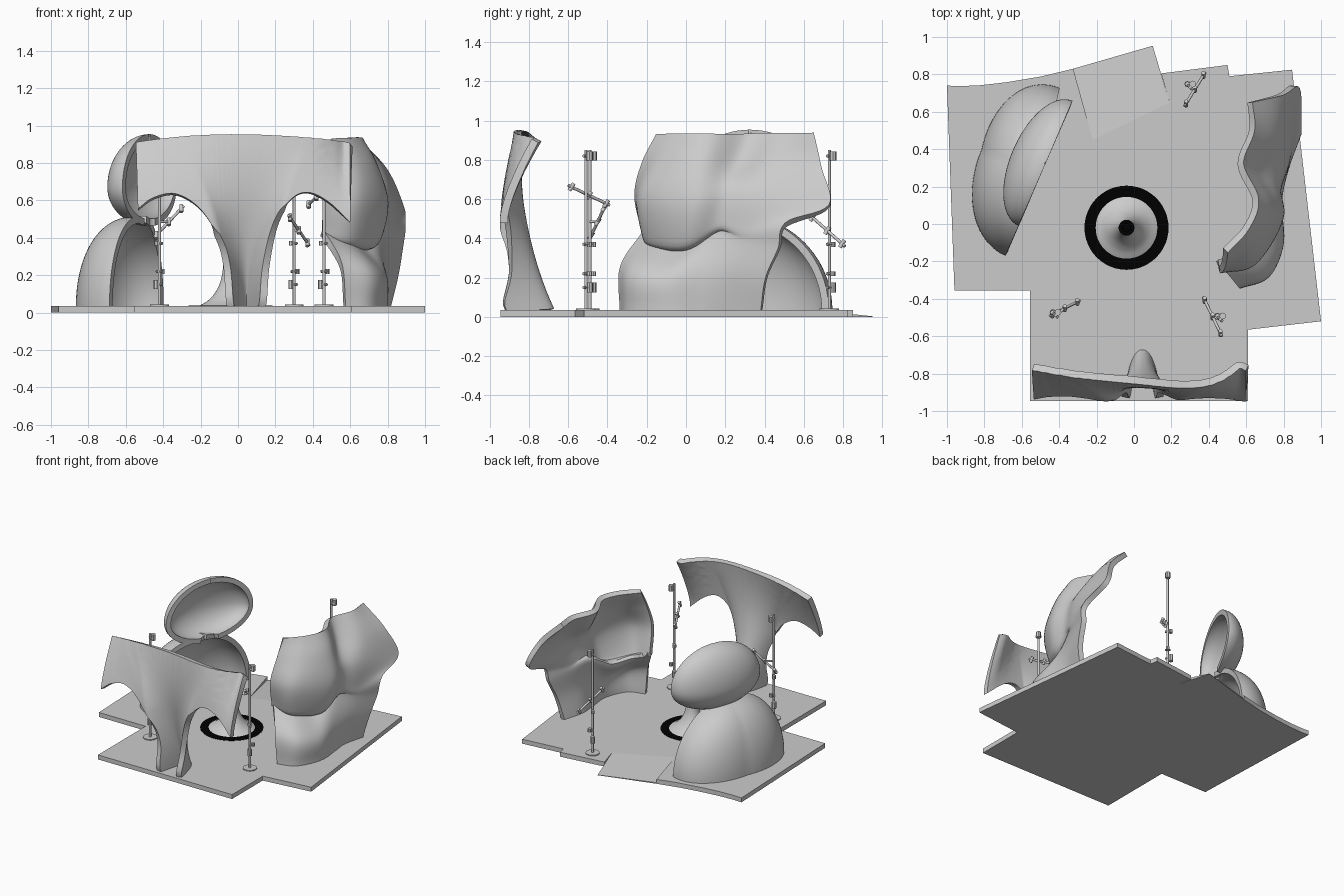
import bpy, bmesh, math
from mathutils import Vector

if "Cube" in bpy.data.objects:
    bpy.data.objects.remove(bpy.data.objects["Cube"])

FLOOR = 0.035


def make(name, verts, faces, smooth=True, color=None, thickness=0):
    me = bpy.data.meshes.new(name)
    me.from_pydata(verts, [], faces)
    bm = bmesh.new()
    bm.from_mesh(me)
    bmesh.ops.remove_doubles(bm, verts=bm.verts, dist=1e-4)
    bmesh.ops.recalc_face_normals(bm, faces=bm.faces)
    bm.to_mesh(me)
    bm.free()
    ob = bpy.data.objects.new(name, me)
    bpy.context.collection.objects.link(ob)
    bpy.ops.object.select_all(action='DESELECT')
    ob.select_set(True)
    bpy.context.view_layer.objects.active = ob
    if thickness:
        s = ob.modifiers.new("thickness", 'SOLIDIFY')
        s.thickness, s.offset = thickness, 0
        bpy.ops.object.modifier_apply(modifier=s.name)
    if color:
        mat = bpy.data.materials.new(name + "_paint")
        mat.diffuse_color = color
        mat.use_nodes = True
        mat.node_tree.nodes["Principled BSDF"].inputs["Base Color"].default_value = mat.diffuse_color
        ob.data.materials.append(mat)
    if smooth:
        bpy.ops.object.shade_smooth_by_angle(angle=math.radians(40))
    return ob


def spline(pts, steps):
    """Smooth curve through the points."""
    p = [Vector(q) for q in pts]
    p = [2 * p[0] - p[1]] + p + [2 * p[-1] - p[-2]]
    out = []
    for i in range(1, len(p) - 2):
        a, b, c, d = p[i - 1:i + 3]
        for k in range(steps):
            t = k / steps
            out.append(0.5 * (2 * b + (c - a) * t + (2 * a - 5 * b + 4 * c - d) * t * t
                              + (3 * b - a - 3 * c + d) * t ** 3))
    return out + [p[-2]]


def sheet(name, rows, thickness):
    """Thick curved shell through a grid of points."""
    n = len(rows[0])
    verts = [tuple(v) for r in rows for v in r]
    faces = [(i * n + j, i * n + j + 1, (i + 1) * n + j + 1, (i + 1) * n + j)
             for i in range(len(rows) - 1) for j in range(n - 1)]
    return make(name, verts, faces, thickness=thickness)


def lathe(name, prof, center, n=48, color=None):
    verts = [(center[0] + r * math.cos(2 * math.pi * k / n),
              center[1] + r * math.sin(2 * math.pi * k / n), z)
             for r, z in prof for k in range(n)]
    faces = [(i * n + k, i * n + (k + 1) % n, (i + 1) * n + (k + 1) % n, (i + 1) * n + k)
             for i in range(len(prof) - 1) for k in range(n)]
    return make(name, verts, faces, color=color)


def rod(name, a, b, r, n=10):
    a, b = Vector(a), Vector(b)
    q = (b - a).to_track_quat('Z', 'Y')
    verts = [tuple(e + q @ Vector((r * math.cos(2 * math.pi * k / n),
                                   r * math.sin(2 * math.pi * k / n), 0)))
             for e in (a, b) for k in range(n)]
    faces = [(k, (k + 1) % n, n + (k + 1) % n, n + k) for k in range(n)]
    faces += [tuple(range(n)), tuple(range(n, 2 * n))]
    return make(name, verts, faces)


def slab(name, outline, tops):
    n = len(outline)
    verts = [(x, y, 0) for x, y in outline] + [(x, y, z) for (x, y), z in zip(outline, tops)]
    faces = [tuple(range(n)), tuple(range(n, 2 * n))]
    faces += [(k, (k + 1) % n, n + (k + 1) % n, n + k) for k in range(n)]
    return make(name, verts, faces, smooth=False)


# Floor platform and entry ramp
out = [(-1, .74), (-.93, .737), (-.82, .742), (-.68, .758), (-.5, .788), (-.325, .83),
       (-.22, .45), (.19, .65), (.145, .805), (.5, .85), (.51, .79), (.845, .825), (1, -.52),
       (.61, -.565), (.61, -.945), (-.555, -.945), (-.555, -.355), (-.96, -.355)]
slab("platform", out, [FLOOR] * len(out))
slab("entry_ramp", [(-.325, .83), (-.22, .45), (.19, .65), (.1, .953)], [.009, FLOOR, FLOOR, .003])

# Centre trumpet with black ring
C = (-.04, -.02)
lathe("floor_ring", [(.165, FLOOR), (.165, .037), (.225, .037), (.225, FLOOR)], C, color=(0, 0, 0, 1))
lathe("trumpet", [tuple(p) for p in spline([(.165, .037), (.12, .065), (.08, .11), (.05, .18),
                                           (.035, .28)], 5)], C)
lathe("trumpet_cap", [(.036, .27), (.042, .275), (.042, .295), (.022, .295), (.02, .28), (.001, .28)],
      C, color=(0, 0, 0, 1))

# Front arch wall: saddle sheet standing on one hollow leg
low = spline([(-.535, .55), (-.45, .61), (-.33, .63), (-.2, .55), (-.1, .39), (-.06, .25),
              (-.04, FLOOR), (0, FLOOR), (.045, FLOOR), (.09, FLOOR), (.13, FLOOR), (.15, .25),
              (.2, .47), (.28, .6), (.37, .64), (.48, .59), (.6, .48)], 6)
edge = spline([(-.54, -.765), (-.3, -.805), (0, -.835), (.25, -.858), (.4, -.845), (.5, -.80),
               (.56, -.755), (.605, -.77)], 12)


def edge_y(x):
    return min(edge, key=lambda e: abs(e[0] - x))[1]


rows = []
N = len(low)
for i in range(25):
    v = i / 24
    row = []
    for j, b in enumerate(low):
        u = j / (N - 1)
        xt = -.54 + 1.145 * (.45 * u + .55 * (b.x + .535) / 1.135)
        x = b.x + (xt - b.x) * v
        zb = max(b.y, FLOOR)
        zt = .95 - .05 * ((xt - .02) / .57) ** 2
        z = zb + (zt - zb) * v
        t = max(0, min(1, (z - .5) / (zt - .5))) ** 1.4
        h = .085 + .27 * z ** 1.5
        g = max(0, 1 - ((x - .045) / h) ** 2) * .255 * math.exp(-z / .5)
        yt = edge_y(x)
        row.append((x, -.928 + (yt + .928) * t + g * (1 - t), z))
    rows.append(row)
sheet("front_arch", rows, .04)

# Left pair of shells, bulging outward from a shared slanted opening
D, NRM, P0 = Vector((.397, .918)), Vector((-.918, .397)), Vector((-.5, .26))


def shell(name, s0, a, b, z0, c_up, c_down, t0, t1, square, skew):
    rows = []
    for i in range(33):
        t = math.radians(t0 + (t1 - t0) * i / 32)
        z = z0 + (c_up if t > 0 else c_down) * math.sin(t)
        k = math.cos(t)
        row = []
        for j in range(41):
            f = math.pi * j / 40
            s = s0 - a * (k ** square if f < math.pi / 2 else k) * math.cos(f)
            n = b * k ** square * math.sin(f) + skew * max(0, s - s0) / a
            p = P0 + D * s + NRM * n
            row.append((p.x, p.y, z))
        rows.append(row)
    sheet(name, rows, .038)


shell("left_lower_shell", 0, .45, .325, FLOOR, .465, 0, 0, 84, .75, .09)
shell("left_upper_shell", .07, .345, .17, .67, .265, .19, -78, 89, 1, 0)

# Right wall: rippled sheet with an overhanging bulge and a side cut-out
grid = [
    [(.57, -.32, FLOOR), (.70, -.27, FLOOR), (.78, -.10, FLOOR), (.77, .08, FLOOR), (.76, .22, FLOOR), (.80, .385, FLOOR)],
    [(.55, -.32, .25), (.70, -.26, .22), (.77, -.10, .2), (.77, .09, .22), (.79, .23, .22), (.84, .41, .2)],
    [(.46, -.22, .41), (.58, -.15, .37), (.66, .0, .35), (.73, .16, .43), (.80, .29, .38), (.865, .475, .35)],
    [(.45, -.21, .44), (.60, -.18, .39), (.73, .0, .375), (.76, .17, .47), (.81, .31, .45), (.88, .51, .47)],
    [(.46, -.245, .62), (.64, -.2, .60), (.78, .03, .58), (.76, .21, .64), (.81, .37, .62), (.868, .73, .565)],
    [(.48, -.21, .78), (.64, -.11, .78), (.73, .08, .78), (.66, .27, .78), (.74, .45, .78), (.78, .69, .76)],
    [(.49, -.14, .925), (.6, -.02, .925), (.65, .13, .925), (.57, .32, .925), (.63, .5, .925), (.62, .65, .925)],
]
across = [spline(r, 8) for r in grid]
cols = [spline(c, 7) for c in zip(*across)]
sheet("right_wall", cols, .038)

# Slim stands with a tilted boom and clamp-on units
stands = [((-.42, -.49), (-.45, -.49, .40), (-.29, -.41, .57)),
          ((.30, .73), (.27, .63, .52), (.38, .81, .36)),
          ((.46, -.51), (.47, -.60, .67), (.37, -.39, .57))]
for i, ((x, y), a, b) in enumerate(stands):
    tag = "stand_%d_" % (i + 1)
    rod(tag + "base", (x, y, FLOOR), (x, y, FLOOR + .007), .05, 24)
    rod(tag + "pole", (x, y, FLOOR), (x, y, .85), .008)
    rod(tag + "boom", a, b, .008)
    a, b = Vector(a), Vector(b)
    for k, f in enumerate((.08, .5, .92)):
        p = a.lerp(b, f)
        rod(tag + "boom_mount_%d" % k, p - Vector((0, .012, .018)), p + Vector((0, .012, .018)), .011)
    m = a.lerp(b, .5)
    rod(tag + "joint", (x, y, m.z), m, .007)
    for k, (z, h, r) in enumerate(((.15, .05, .017), (.22, .025, .014), (.37, .025, .014), (.82, .045, .018))):
        side = -1 if k % 2 else 1
        rod(tag + "unit_%d" % k, (x - .014 * side, y + .018, z - h / 2),
            (x - .014 * side, y + .018, z + h / 2), r, 8)
        rod(tag + "clamp_%d" % k, (x + .015, y - .012, z), (x - .015, y + .015, z), .008, 8)
